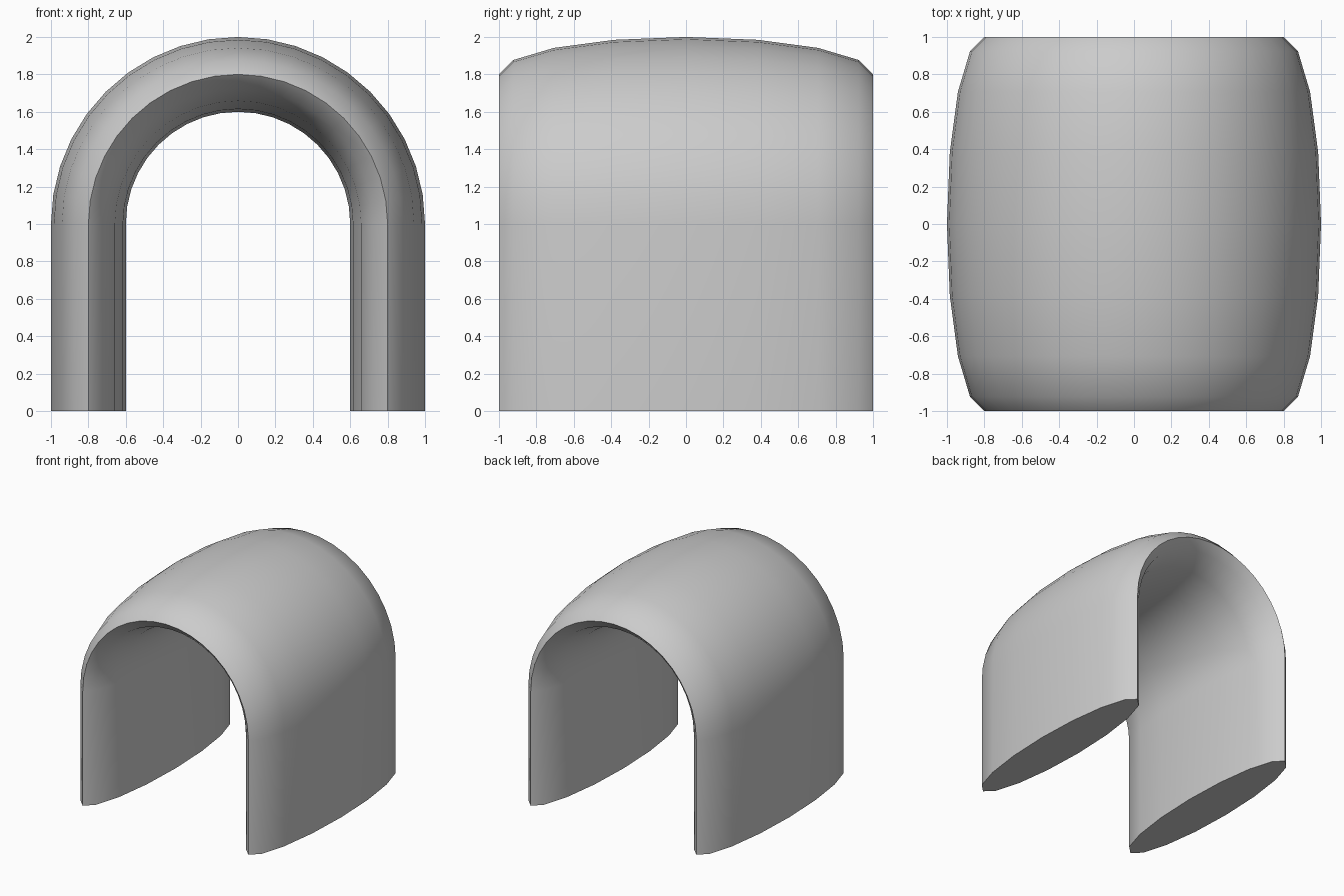
import bpy, bmesh
from math import sin, cos, pi, radians

cube = bpy.data.objects.get("Cube")
if cube:
    bpy.data.objects.remove(cube)

SIDES = 16        # points around the oval section
ARCH_STEPS = 20   # segments over the half circle
MID_RADIUS = 0.8
HALF_THICK = 0.2
HALF_DEPTH = 1.0
LEG_HEIGHT = 1.0

# Plain grey
grey = bpy.data.materials.new("grey")
grey.use_nodes = True
colour = (0.6, 0.6, 0.6, 1)
grey.diffuse_color = colour
grey.node_tree.nodes["Principled BSDF"].inputs["Base Color"].default_value = colour

# Path stations: leg foot, half circle, other leg foot (angle, base height)
stations = [(0, 0)]
stations += [(pi * i / ARCH_STEPS, LEG_HEIGHT) for i in range(ARCH_STEPS + 1)]
stations += [(pi, 0)]

# Oval section swept along the arch
bm = bmesh.new()
rings = []
for angle, base in stations:
    ring = []
    for k in range(SIDES):
        t = 2 * pi * k / SIDES
        r = MID_RADIUS + HALF_THICK * cos(t)
        ring.append(bm.verts.new((r * cos(angle), HALF_DEPTH * sin(t), base + r * sin(angle))))
    rings.append(ring)
for a, b in zip(rings, rings[1:]):
    for k in range(SIDES):
        n = (k + 1) % SIDES
        bm.faces.new((a[k], a[n], b[n], b[k]))

# Flat feet
bm.faces.new(rings[0])
bm.faces.new(rings[-1])
bmesh.ops.recalc_face_normals(bm, faces=bm.faces)

mesh = bpy.data.meshes.new("arch")
bm.to_mesh(mesh)
bm.free()
mesh.materials.append(grey)
arch = bpy.data.objects.new("arch", mesh)
bpy.context.collection.objects.link(arch)

# Smooth surface with sharp front and back rims and feet
bpy.ops.object.select_all(action='DESELECT')
arch.select_set(True)
bpy.context.view_layer.objects.active = arch
bpy.ops.object.shade_smooth_by_angle(angle=radians(30))
